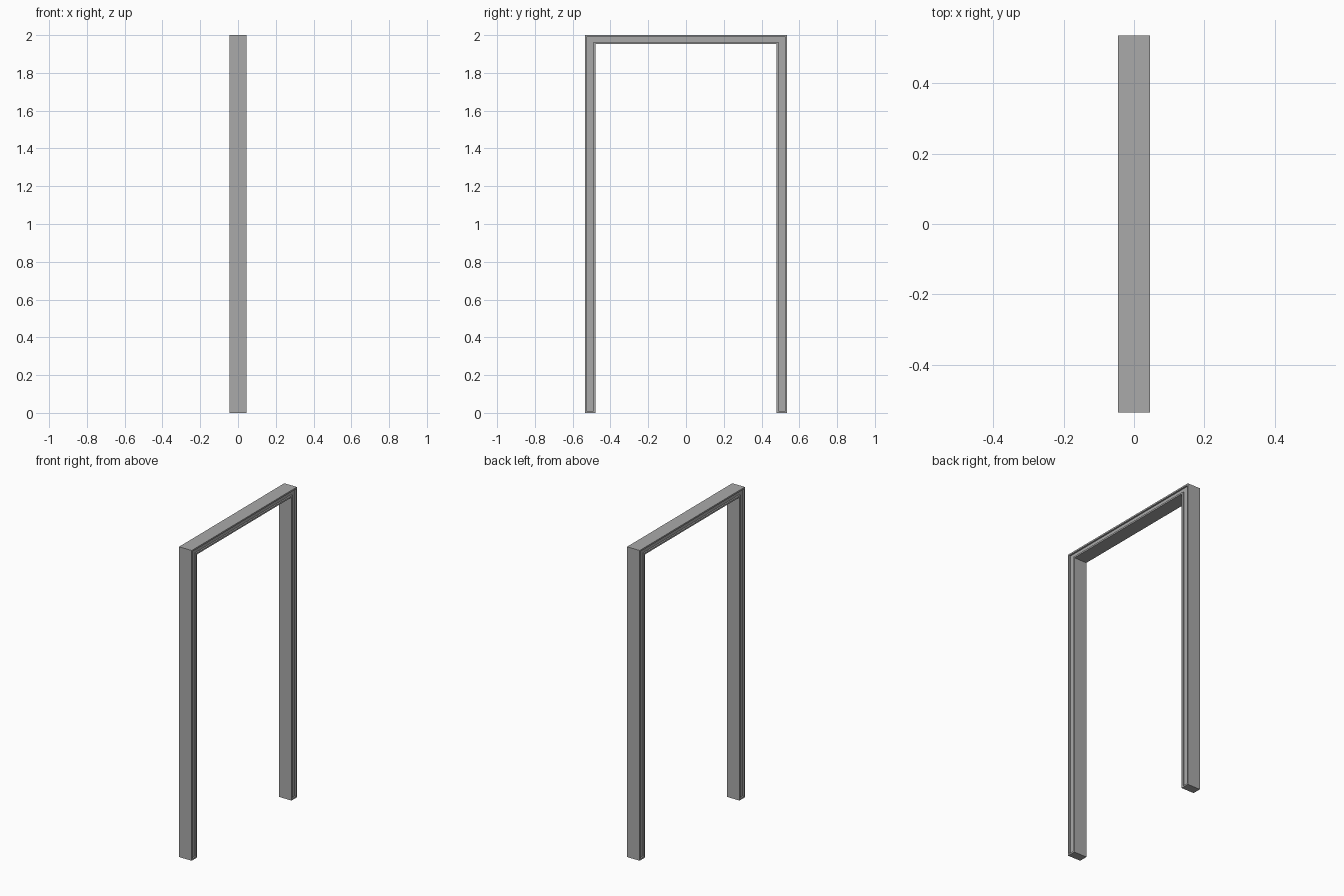
import bpy
import bmesh

cube = bpy.data.objects.get("Cube")
if cube:
    bpy.data.objects.remove(cube, do_unlink=True)

# Overall sizes
HEIGHT, HALF_WIDTH, HALF_DEPTH = 2.0, 0.536, 0.045
POST, LINTEL = 0.056, 0.046
RIM, RECESS = 0.01, 0.01

# Plain grey paint
paint = bpy.data.materials.new("grey_paint")
paint.use_nodes = True
grey = (0.4, 0.4, 0.4, 1.0)
paint.diffuse_color = grey
paint.node_tree.nodes["Principled BSDF"].inputs["Base Color"].default_value = grey

# Inverted U outline: half of it, then mirrored
half = [(HALF_WIDTH, HEIGHT), (HALF_WIDTH, 0),
        (HALF_WIDTH - POST, 0), (HALF_WIDTH - POST, HEIGHT - LINTEL)]
outline = half + [(-y, z) for y, z in reversed(half)]

# Solid frame extruded through its depth
bm = bmesh.new()
side = bm.faces.new([bm.verts.new((-HALF_DEPTH, y, z)) for y, z in outline])
result = bmesh.ops.extrude_face_region(bm, geom=[side], use_keep_orig=True)
moved = [v for v in result["geom"] if isinstance(v, bmesh.types.BMVert)]
bmesh.ops.translate(bm, verts=moved, vec=(2 * HALF_DEPTH, 0, 0))
bmesh.ops.recalc_face_normals(bm, faces=bm.faces)
bm.normal_update()

# Recessed panel inside a thin rim on both wide faces
panels = [f for f in bm.faces if abs(f.normal.x) > 0.9]
bmesh.ops.inset_region(bm, faces=panels, thickness=RIM, use_even_offset=True)
for panel in panels:
    direction = 1 if panel.calc_center_median().x > 0 else -1
    pushed = bmesh.ops.extrude_discrete_faces(bm, faces=[panel])["faces"][0]
    bmesh.ops.translate(bm, verts=pushed.verts, vec=(-direction * RECESS, 0, 0))

mesh = bpy.data.meshes.new("door_frame")
bm.to_mesh(mesh)
bm.free()
mesh.materials.append(paint)
frame = bpy.data.objects.new("door_frame", mesh)
bpy.context.collection.objects.link(frame)
